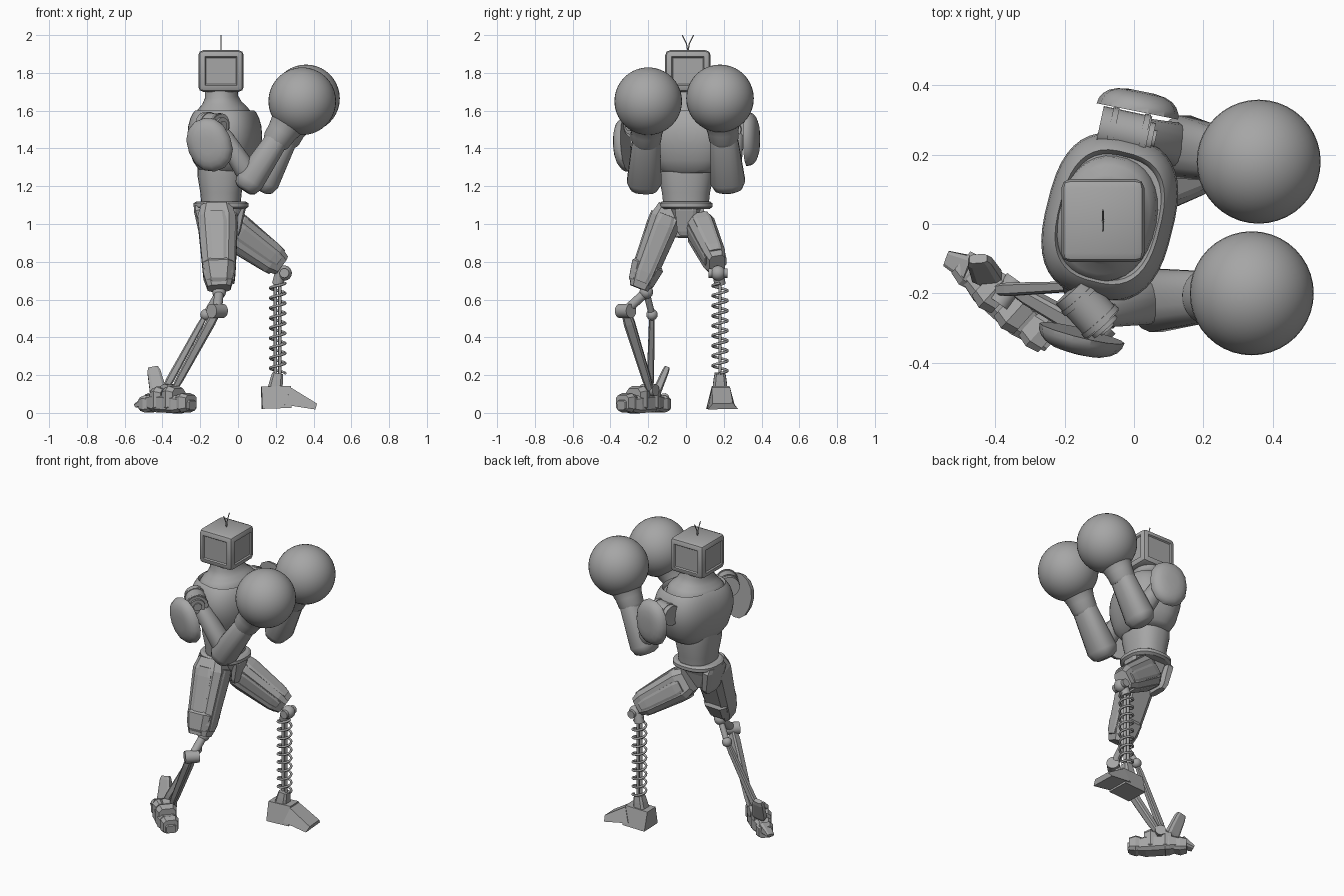
import bpy, bmesh
from math import sin, cos, tau, pi, radians, copysign
from mathutils import Vector as V

if bpy.data.objects.get("Cube"):
    bpy.data.objects.remove(bpy.data.objects["Cube"])

shade = (.38, .38, .38, 1)
grey = bpy.data.materials.new("plain_grey")
grey.use_nodes = True
grey.diffuse_color = shade
grey.node_tree.nodes["Principled BSDF"].inputs["Base Color"].default_value = shade

X, Y, Z = V((1, 0, 0)), V((0, 1, 0)), V((0, 0, 1))

# Shared outlines: position along the part, then relative width
PRISM = ((0, 1), (1, 1))
LIMB = ((0, .8), (.15, 1), (.85, .8), (1, .6))
SLEEVE = ((0, .5), (.04, .8), (.15, 1), (.85, .8), (1, .7))
BAND = ((0, .9), (.25, 1), (.75, 1), (1, .9))
RIDGE = ((0, .8), (.5, 1), (1, .8))
DOME = [(sin(i * pi / 11), cos(i * pi / 11) ** .6) for i in range(6)]


def finish(ob, smooth):
    bpy.ops.object.select_all(action='DESELECT')
    ob.select_set(True)
    bpy.context.view_layer.objects.active = ob
    if ob.type == 'CURVE':
        bpy.ops.object.convert(target='MESH')
    if smooth:
        bpy.ops.object.shade_smooth_by_angle(angle=radians(smooth))


def add_object(name, data, smooth):
    data.materials.append(grey)
    ob = bpy.data.objects.new(name, data)
    bpy.context.collection.objects.link(ob)
    finish(ob, smooth)


def add_bmesh(name, bm, smooth):
    bmesh.ops.recalc_face_normals(bm, faces=bm.faces)
    mesh = bpy.data.meshes.new(name)
    bm.to_mesh(mesh)
    bm.free()
    add_object(name, mesh, smooth)


def loft(name, start, end, a, b, outline=PRISM, side=X, sides=8, power=4, smooth=0, lean=0):
    """Skin rounded-box rings of half widths a and b from start to end."""
    start, end = V(start), V(end)
    axis = (end - start).normalized()
    u = V(side)
    u = (u - axis * u.dot(axis)).normalized()
    v = axis.cross(u)
    bm = bmesh.new()
    rings = []
    for t, wide, *deep in outline:
        high = deep[0] if deep else wide
        ring = []
        for i in range(sides):
            angle = tau * (i + .5) / sides
            c, s = (copysign(abs(f(angle)) ** (2 / power), f(angle)) for f in (cos, sin))
            offset = u * a * wide * c * (1 - lean * s) + v * b * high * s
            ring.append(bm.verts.new(start.lerp(end, t) + offset))
        rings.append(ring)
    for low, top in zip(rings, rings[1:]):
        for i in range(sides):
            bm.faces.new((low[i - 1], low[i], top[i], top[i - 1]))
    bm.faces.new(rings[0])
    bm.faces.new(rings[-1])
    add_bmesh(name, bm, smooth)


def rod(name, start, end, radius):
    direction = V(end) - V(start)
    loft(name, start, end, radius, radius, side=direction.orthogonal(), sides=20, power=2, smooth=35)


def ball(name, centre, radius):
    bm = bmesh.new()
    bmesh.ops.create_uvsphere(bm, u_segments=40, v_segments=20, radius=radius)
    bmesh.ops.translate(bm, verts=bm.verts, vec=centre)
    add_bmesh(name, bm, 60)


def wire(name, points, radius):
    curve = bpy.data.curves.new(name, 'CURVE')
    curve.dimensions = '3D'
    curve.bevel_depth, curve.bevel_resolution, curve.use_fill_caps = radius, 2, True
    spline = curve.splines.new('POLY')
    spline.points.add(len(points) - 1)
    for point, place in zip(spline.points, points):
        point.co = (*place, 1)
    add_object(name, curve, 60)


def panel(name, start, end, offset, a, b, side):
    """Raised strip lying on a tapering limb."""
    loft(name, start.lerp(end, .1) + offset, start.lerp(end, .92) + offset * .75, a, b, LIMB, side)


# Head: chamfered box with a shallow panel on every upright side
head = V((-.09, .01, 1.81))
bm = bmesh.new()
bmesh.ops.create_cube(bm, size=1)
bmesh.ops.scale(bm, verts=bm.verts, vec=(.24, .24, .22))
bmesh.ops.translate(bm, verts=bm.verts, vec=head)
bmesh.ops.bevel(bm, geom=bm.edges[:], offset=.026, segments=2, profile=.5, affect='EDGES')
screens = [f for f in bm.faces if f.calc_area() > .02 and abs(f.normal.z) < .5]
bmesh.ops.inset_individual(bm, faces=screens, thickness=.012, depth=0)
bmesh.ops.inset_individual(bm, faces=screens, thickness=.008, depth=-.008)
add_bmesh("head", bm, 25)
crown = head + Z * .1
for s in (-1, 1):
    wire("antenna", [crown + Y * s * .03 * k * k + Z * .09 * k for k in (0, .5, 1)], .003)

# Torso: flaring abdomen, twisted chest shell with a grooved collar, and neck
twist = (1, -.25, 0)
waist = V((-.09, 0, 1.1))
loft("abdomen", waist, waist + Z * .22, .125, .145, ((0, .83), (.3, .88), (.7, 1), (1, 1)),
     sides=32, power=2.4, smooth=40)
loft("chest", (-.07, .02, 1.27), (-.07, .02, 1.6), .185, .24,
     ((0, .6), (.05, .7), (.2, .86), (.45, .97), (.6, 1), (.75, .98), (.88, .92), (.97, .84),
      (1, .8), (.97, .77), (.92, .75)), twist, 40, 2.7, 40)
loft("neck", (-.08, .015, 1.56), (-.09, .01, 1.72), .145, .185,
     ((0, 1), (.2, .97), (.35, .86), (.5, .7), (.7, .59), (1, .57)), twist, 32, 2.2, 50)

# Belt, pelvis and guards
loft("belt", waist - Z * .02, waist + Z * .02, .145, .14, BAND, sides=32, power=2.4, smooth=30)
loft("pelvis", waist, waist - Z * .16, .13, .09, ((0, 1), (.4, .9, .7), (1, .4)))
loft("front_guard", waist + X * .11, waist + V((.08, 0, -.16)), .06, .025, LIMB, Y)
loft("rear_guard", waist - X * .12, waist - V((.09, 0, .17)), .1, .03, LIMB, Y)


def arm(tag, drum, shoulder, elbow, glove, plate, plate_axis, plate_side):
    inner, outer = map(V, drum)
    elbow, glove, plate = V(elbow), V(glove), V(plate)
    # Shoulder drum with raised rings and a stepped end cap
    rod(tag + "_shoulder_drum", inner, outer, .062)
    for t in (.2, .85):
        rod(tag + "_shoulder_ring", inner.lerp(outer, t), inner.lerp(outer, t + .12), .066)
    rod(tag + "_shoulder_cap", outer, inner.lerp(outer, 1.1), .045)
    rod(tag + "_shoulder_pin", outer, inner.lerp(outer, 1.16), .025)
    # Upper arm, elbow and forearm
    loft(tag + "_upper_arm", elbow, shoulder, .066, .06, LIMB, Y, 16, 2.3, 40)
    ball(tag + "_elbow", elbow, .066)
    loft(tag + "_forearm", elbow.lerp(glove, -.15), elbow.lerp(glove, .62), .093, .078,
         SLEEVE, Y, 16, 2.5, 40)
    # Boxing glove with a short flared cuff
    ball(tag + "_glove", glove, .179)
    loft(tag + "_glove_cuff", elbow.lerp(glove, .46), elbow.lerp(glove, .8), .14, .135,
         ((0, .5), (.1, .56), (.4, .59), (.7, .68), (1, .85)), Y, 24, 2, 50)
    # Flat domed shoulder plate
    loft(tag + "_shoulder_plate", plate, plate + V(plate_axis).normalized() * .06,
         .145, .12, DOME, plate_side, 14, 2.2, 25)


arm("right", ((-.18, -.19, 1.53), (-.09, -.29, 1.52)), (-.1, -.25, 1.5), (.07, -.22, 1.24),
    (.34, -.2, 1.65), (-.15, -.315, 1.42), (-.26, -1, -.1), (.4, 0, -1))
arm("left", ((-.1, .28, 1.5), (.04, .25, 1.5)), (0, .26, 1.5), (.15, .22, 1.24),
    (.36, .18, 1.665), (.01, .325, 1.45), (.2, 1, 0), Z)

# Thighs: faceted cores with raised panels
hip, knee = V((-.115, -.08, 1.09)), V((-.1, -.25, .66))
loft("right_thigh", hip, knee, .105, .088, LIMB)
panel("right_thigh_outer_panel", hip, knee, V((0, -.07, .02)), .055, .022, X)
panel("right_thigh_front_panel", hip, knee, X * .095, .02, .05, X)
loft("right_knee_guard", hip.lerp(knee, .68), hip.lerp(knee, .97), .085, .09, LIMB)

hip, knee = V((-.07, .065, 1)), V((.225, .165, .785))
loft("left_thigh", hip, knee, .075, .1, LIMB, Y)
for s in (-1, 1):
    panel("left_thigh_side_panel", hip, knee, V((-.02, .065, 0)) * s, .015, .045, Y)
    panel("left_thigh_rib", hip, knee, V((.05, 0, .075)) * s, .05, .016, Y)

# Left shin: ball knee, twin rods and coil spring
joint = V((.245, .17, .74))
ball("left_knee_ball", joint, .04)
rod("left_knee_pin", joint - Y * .05, joint + Y * .05, .025)
shin = V((.21, .18, .2))
rod("left_knee_socket", joint - X * .02, shin + Z * .48, .03)
for s in (-1, 1):
    rod("left_shin_rod", shin + X * s * .012, shin + V((s * .012, 0, .52)), .009)
turns, steps = 9, 18
coil = [tau * i / steps for i in range(turns * steps + 1)]
wire("left_shin_spring",
     [shin + V((cos(w), sin(w), 0)) * .04 + Z * (.01 + .053 * w / tau) for w in coil], .007)

# Left foot: heel block, toe wedge and ankle
loft("left_heel", (.125, .18, .08), (.28, .185, .085), .06, .06, side=Y, sides=4, power=30, lean=.25)
loft("left_toe", (.26, .185, .09), (.41, .195, .035), .068, .055, ((0, .9), (1, 1, .3)),
     Y, 4, 30, lean=.2)
loft("left_ankle", shin - V((.015, 0, .08)), shin + Z * .01, .042, .042, ((0, 1), (.6, .85), (1, .7)))

# Right shin: knee ball, two offset joints and slim struts
joint = V((-.1, -.21, .64))
outer, inner, ankle = V((-.11, -.32, .54)), V((-.17, -.18, .52)), V((-.36, -.19, .12))
ball("right_knee_ball", joint, .036)
ball("right_inner_joint", inner, .03)
rod("right_knee_link", joint, outer, .025)
rod("right_knee_back_link", joint, inner, .018)
rod("right_outer_joint", outer + V((.03, .03, 0)), outer - V((.03, .03, 0)), .038)
loft("right_outer_strut", outer, ankle + X * .02, .03, .026, LIMB, Y)
loft("right_inner_strut", ankle - X * .03, inner, .02, .022, LIMB, Y)

# Right foot: segmented shoe with upright heel plate and spur
heel, toe = V((-.5, -.11, .06)), V((-.24, -.345, .04))
loft("right_foot", heel, toe, .05, .06, ((0, .5), (.3, 1), (.7, 1), (1, .5)), Z)
for k in range(4):
    t = .1 + k / 4
    height = .035 + .04 * sin(pi * t)
    back, front = heel.lerp(toe, t - .1), heel.lerp(toe, t + .12)
    back.z = front.z = height
    loft("right_foot_plate", back, front, height, .03 + height / 2, RIDGE, Z)
rod("right_ankle", ankle + V((-.03, -.04, 0)), ankle + V((.02, .03, 0)), .032)
loft("right_heel_plate", (-.42, -.16, .1), (-.45, -.1, .24), .045, .024, LIMB)
loft("right_heel_spur", (-.47, -.13, .07), (-.54, -.1, .04), .04, .035, ((0, 1), (1, .6, .3)), Y)
